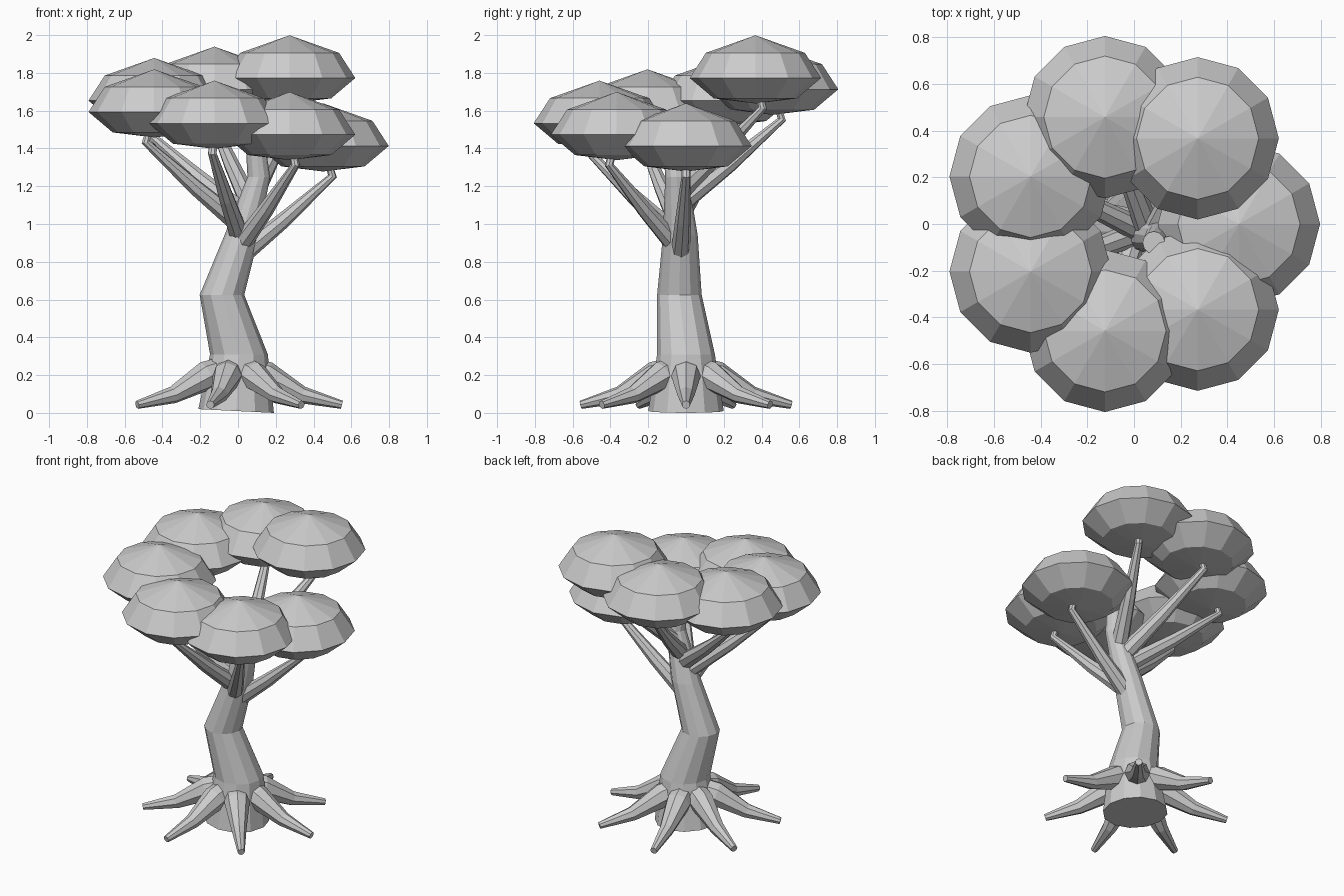
import bpy, bmesh, math
from mathutils import Vector

if "Cube" in bpy.data.objects:
    bpy.data.objects.remove(bpy.data.objects["Cube"])

grey = bpy.data.materials.new("plain grey")
grey.diffuse_color = (0.6, 0.6, 0.6, 1)
grey.use_nodes = True
grey.node_tree.nodes["Principled BSDF"].inputs["Base Color"].default_value = grey.diffuse_color


def finish(bm, name):
    bmesh.ops.recalc_face_normals(bm, faces=bm.faces[:])
    me = bpy.data.meshes.new(name)
    bm.to_mesh(me)
    bm.free()
    me.materials.append(grey)
    ob = bpy.data.objects.new(name, me)
    bpy.context.collection.objects.link(ob)


def skin(name, rings):
    """Bridge rings of equal vertex count and cap both ends."""
    bm = bmesh.new()
    loops = [[bm.verts.new(p) for p in ring] for ring in rings]
    n = len(loops[0])
    for a, b in zip(loops, loops[1:]):
        for i in range(n):
            j = (i + 1) % n
            bm.faces.new((a[i], a[j], b[j], b[i]))
    bm.faces.new(loops[0][::-1])
    bm.faces.new(loops[-1])
    finish(bm, name)


def limb(name, path, radii, sides):
    """Tapered tube along a path lying in a vertical plane."""
    pts = [Vector(p) for p in path]
    side = (pts[-1] - pts[0]).cross(Vector((0, 0, 1))).normalized()
    rings = []
    for i, (p, r) in enumerate(zip(pts, radii)):
        d = Vector()
        if i > 0:
            d += (p - pts[i - 1]).normalized()
        if i < len(pts) - 1:
            d += (pts[i + 1] - p).normalized()
        up = side.cross(d).normalized()
        rings.append([p + r * (side * math.cos(t) + up * math.sin(t))
                      for t in (2 * math.pi * k / sides for k in range(sides))])
    skin(name, rings)


def polar(r, a, z):
    return Vector((-0.02 + r * math.cos(a), r * math.sin(a), z))


# trunk: centre x, centre y, z, radius
TRUNK = [(-0.01, 0, 0.01, 0.2), (0.005, 0, 0.31, 0.153), (-0.085, -0.035, 0.625, 0.118),
         (0.02, -0.03, 0.94, 0.092), (0.11, -0.05, 1.25, 0.06), (0.085, -0.08, 1.5, 0.048)]
skin("trunk", [[(x + r * math.cos(t), y + r * math.sin(t),
                 z - (0.05 * r * math.cos(t) if z < 0.1 else 0))
                for t in (2 * math.pi * k / 12 for k in range(12))]
               for x, y, z, r in TRUNK])


def trunk_at(z):
    for a, b in zip(TRUNK, TRUNK[1:]):
        if a[2] <= z <= b[2]:
            return Vector(a[:3]).lerp(Vector(b[:3]), (z - a[2]) / (b[2] - a[2]))


# canopy half profile: radius, height from the widest ring
CANOPY = [(0.22, -0.108), (0.348, 0), (0.262, 0.133)]

for i in range(7):
    a = 2 * math.pi * i / 7
    step = (7 - i) % 7
    mid = 1.413 + 0.06 * step

    # root
    limb(f"root_{i + 1}",
         [polar(0.06, a, 0.23), polar(0.17, a, 0.195), polar(0.36, a, 0.095), polar(0.57, a, 0.043)],
         [0.07, 0.078, 0.046, 0.022], 8)

    # branch: leaves the trunk, bends under the canopy
    start = trunk_at(0.8 + 0.06 * step)
    knee = polar(0.52, a, mid - 0.16)
    centre = start.lerp(knee, 0.5) + Vector((0, 0, -0.01))
    limb(f"branch_{i + 1}", [start, centre, knee, polar(0.47, a, mid)],
         [0.055, 0.042, 0.024, 0.018], 8)

    # canopy
    bm = bmesh.new()
    c = polar(0.47, a, mid)
    loops = [[bm.verts.new(c + Vector((r * math.cos(t), r * math.sin(t), h)))
              for t in (2 * math.pi * k / 12 for k in range(12))] for r, h in CANOPY]
    low = bm.verts.new(c + Vector((0, 0, -0.135)))
    top = bm.verts.new(c + Vector((0, 0, 0.226)))
    for k in range(12):
        j = (k + 1) % 12
        bm.faces.new((low, loops[0][j], loops[0][k]))
        for p, q in zip(loops, loops[1:]):
            bm.faces.new((p[k], p[j], q[j], q[k]))
        bm.faces.new((loops[2][k], loops[2][j], top))
    finish(bm, f"canopy_{i + 1}")
